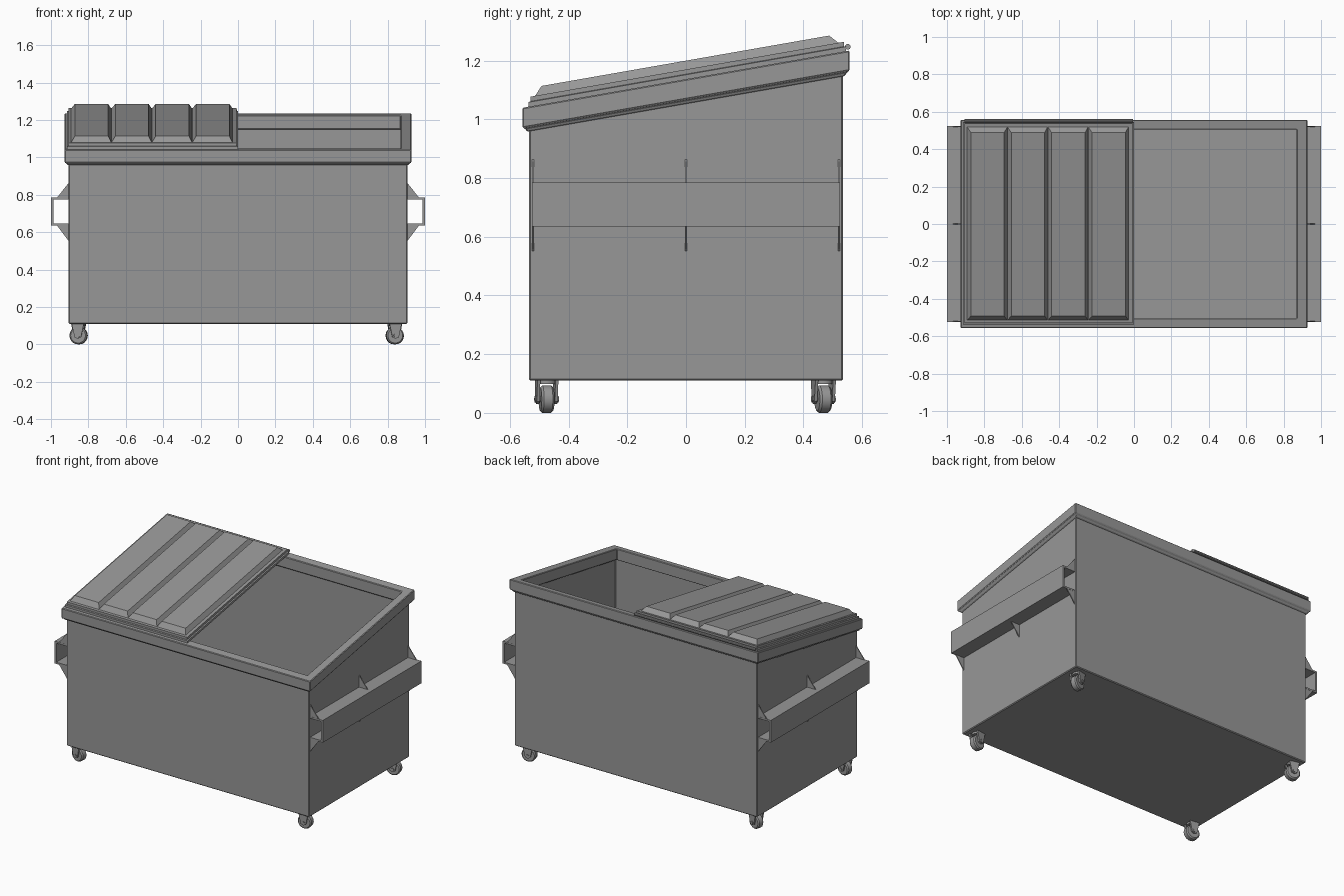
import bpy, bmesh, math
from mathutils import Matrix

if "Cube" in bpy.data.objects:
    bpy.data.objects.remove(bpy.data.objects["Cube"], do_unlink=True)

SLOPE = 0.175  # rise of the top towards the back

grey = bpy.data.materials.new("painted grey steel")
grey.use_nodes = True
grey.diffuse_color = (0.31, 0.31, 0.31, 1)
bsdf = next(n for n in grey.node_tree.nodes if n.type == 'BSDF_PRINCIPLED')
bsdf.inputs["Base Color"].default_value = grey.diffuse_color
bsdf.inputs["Roughness"].default_value = 0.7


def finish(name, bm, matrix=None, bevel=0, smooth=False):
    bmesh.ops.recalc_face_normals(bm, faces=bm.faces)
    mesh = bpy.data.meshes.new(name)
    bm.to_mesh(mesh)
    bm.free()
    mesh.materials.append(grey)
    ob = bpy.data.objects.new(name, mesh)
    bpy.context.collection.objects.link(ob)
    if matrix:
        ob.matrix_world = matrix
    if bevel:
        mod = ob.modifiers.new("Bevel", 'BEVEL')
        mod.width, mod.segments = bevel, 1
    if smooth:
        bpy.ops.object.select_all(action='DESELECT')
        ob.select_set(True)
        bpy.context.view_layer.objects.active = ob
        bpy.ops.object.shade_smooth_by_angle(angle=math.radians(35))
    return ob


def loft(name, rings, closed=False, bevel=0):
    """Skin rectangular rings (x0, x1, y0, y1, z, slope)."""
    bm = bmesh.new()
    loops = [[bm.verts.new((x, y, z + s * y))
              for x, y in ((x0, y0), (x1, y0), (x1, y1), (x0, y1))]
             for x0, x1, y0, y1, z, s in rings]
    pairs = list(zip(loops, loops[1:]))
    if closed:
        pairs.append((loops[-1], loops[0]))
    else:
        bm.faces.new(loops[0])
        bm.faces.new(loops[-1])
    for a, b in pairs:
        for i in range(4):
            j = (i + 1) % 4
            bm.faces.new((a[i], a[j], b[j], b[i]))
    return finish(name, bm, bevel=bevel)


def ring(x, y, z, slope=SLOPE):
    return (-x, x, -y, y, z, slope)


def prism(name, points, y0, y1, matrix=None, bevel=0):
    """Extrude an x-z outline along y."""
    bm = bmesh.new()
    a = [bm.verts.new((x, y0, z)) for x, z in points]
    b = [bm.verts.new((x, y1, z)) for x, z in points]
    bm.faces.new(a)
    bm.faces.new(b)
    for i in range(len(a)):
        j = (i + 1) % len(a)
        bm.faces.new((a[i], a[j], b[j], b[i]))
    return finish(name, bm, matrix, bevel)


def rod(name, radius, length, matrix, sides=20, bevel=0):
    bm = bmesh.new()
    bmesh.ops.create_cone(bm, cap_ends=True, segments=sides, radius1=radius,
                          radius2=radius, depth=length)
    return finish(name, bm, matrix, bevel, smooth=True)


# Hollow body with a sloping top
loft("container_body", [
    ring(0.905, 0.535, 0.11, 0), ring(0.905, 0.535, 1.08),
    ring(0.89, 0.52, 1.08), ring(0.89, 0.52, 0.122, 0)], bevel=0.005)

# Reinforcing rim around the opening
loft("top_rim", [
    ring(0.912, 0.542, 1.053), ring(0.918, 0.548, 1.065), ring(0.927, 0.557, 1.068),
    ring(0.927, 0.557, 1.137), ring(0.87, 0.505, 1.137), ring(0.87, 0.505, 1.062),
    ring(0.9, 0.53, 1.053)], closed=True, bevel=0.004)

# Lid over the right half
loft("lid_panel", [
    (-0.915, 0.0, -0.537, 0.545, 1.137, SLOPE),
    (-0.915, 0.0, -0.537, 0.545, 1.152, SLOPE),
    (-0.905, -0.008, -0.53, 0.538, 1.154, SLOPE),
    (-0.905, -0.008, -0.53, 0.538, 1.17, SLOPE)])
for i in range(4):
    x = -0.893 + i * 0.216
    loft(f"lid_rib_{i + 1}", [
        (x, x + 0.216, -0.515, 0.52, 1.169, SLOPE),
        (x + 0.021, x + 0.199, -0.492, 0.488, 1.2, SLOPE)])
rod("lid_hinge_rod", 0.01, 0.9,
    Matrix.Translation((-0.455, 0.551, 1.247)) @ Matrix.Rotation(math.pi / 2, 4, 'Y'), 10)

# Lifting pockets with gussets on both sides
for side, s in (("left", 1), ("right", -1)):
    channel = [(0.903, 0.635), (1.0, 0.635), (1.0, 0.785), (0.903, 0.785),
               (0.903, 0.774), (0.987, 0.774), (0.987, 0.646), (0.903, 0.646)]
    prism(f"{side}_lift_pocket", [(s * x, z) for x, z in channel], -0.525, 0.525)
    for place, y in (("front", -0.521), ("middle", 0), ("back", 0.521)):
        for level, z0, z1 in (("upper", 0.784, 0.865), ("lower", 0.636, 0.55)):
            prism(f"{side}_{place}_{level}_gusset",
                  [(s * 0.904, z0), (s * 0.968, z0), (s * 0.904, z1)],
                  y - 0.003, y + 0.003)

# Swivel casters
casters = (("front_left", 0.838, -0.475, 8), ("front_right", -0.852, -0.475, -8),
           ("back_left", 0.838, 0.468, 14), ("back_right", -0.852, 0.468, -14))
for place, x, y, turn in casters:
    base = Matrix.Translation((x, y, 0)) @ Matrix.Rotation(math.radians(turn), 4, 'Z')
    lie = Matrix.Rotation(math.pi / 2, 4, 'X')
    hub = base @ Matrix.Translation((0, 0, 0.047))
    rod(f"{place}_wheel", 0.047, 0.044, hub @ lie, 20, bevel=0.007)
    rod(f"{place}_axle", 0.011, 0.082, hub @ lie, 10)
    rod(f"{place}_swivel", 0.032, 0.014, base @ Matrix.Translation((0, 0, 0.105)), 16)
    for n, sy in (("inner", 1), ("outer", -1)):
        y0, y1 = sorted((sy * 0.026, sy * 0.036))
        prism(f"{place}_{n}_fork",
              [(-0.033, 0.111), (0.033, 0.111), (0.017, 0.038), (0, 0.03), (-0.017, 0.038)],
              y0, y1, base)
